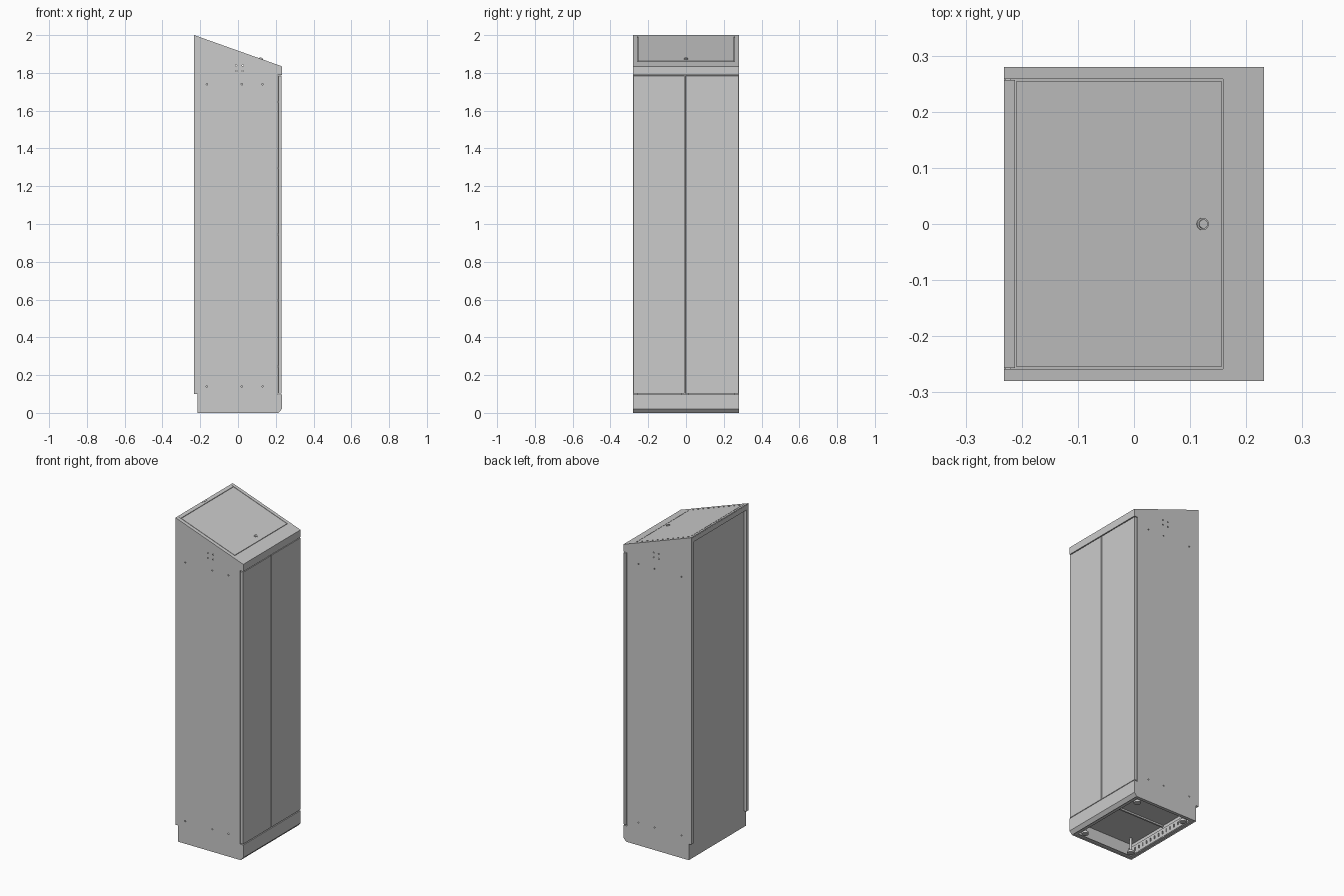
import bpy, bmesh, math
from mathutils import Matrix, Vector

if "Cube" in bpy.data.objects:
    bpy.data.objects.remove(bpy.data.objects["Cube"])

T = 0.004                      # sheet thickness
XB, XF, W = -0.232, 0.232, 0.28
XP, XD = -0.215, 0.209         # back panel plane, door frame plane


def slope(x):
    return 2.0 - (x - XB) * 0.165 / (XF - XB)


def finish(name, bm):
    bmesh.ops.recalc_face_normals(bm, faces=bm.faces)
    me = bpy.data.meshes.new(name)
    bm.to_mesh(me)
    bm.free()
    ob = bpy.data.objects.new(name, me)
    bpy.context.collection.objects.link(ob)
    return ob


def extrude_xz(name, pts, y0, y1):
    bm = bmesh.new()
    f = bm.faces.new([bm.verts.new((x, y0, z)) for x, z in pts])
    r = bmesh.ops.extrude_face_region(bm, geom=[f])
    vs = [v for v in r["geom"] if isinstance(v, bmesh.types.BMVert)]
    bmesh.ops.translate(bm, verts=vs, vec=(0, y1 - y0, 0))
    return finish(name, bm)


def box(name, x0, x1, y0, y1, z0, z1):
    return extrude_xz(name, [(x0, z0), (x1, z0), (x1, z1), (x0, z1)], y0, y1)


def slope_plate(name, x0, x1, y0, y1, top=0.0, thick=T):
    a, b = slope(x0) + top, slope(x1) + top
    return extrude_xz(name, [(x0, a - thick), (x1, b - thick), (x1, b), (x0, a)], y0, y1)


def add_cyl(bm, r, h, m, seg=24):
    bmesh.ops.create_cone(bm, cap_ends=True, segments=seg, radius1=r, radius2=r, depth=h, matrix=m)


def cut(ob, cutter):
    mod = ob.modifiers.new("holes", "BOOLEAN")
    mod.object = cutter
    mod.operation = "DIFFERENCE"
    mod.solver = "EXACT"
    cutter.hide_render = True
    cutter.hide_set(True)


# mounting holes drilled through both sides
bm = bmesh.new()
holes = [(x, z) for z in (0.14, 1.74) for x in (-0.165, 0.02, 0.13)]
holes += [(-0.01, 1.81), (0.025, 1.81), (-0.01, 1.84), (0.025, 1.84)]
for x, z in holes:
    add_cyl(bm, 0.004, 0.7, Matrix.Translation((x, 0, z)) @ Matrix.Rotation(math.pi / 2, 4, "X"), 12)
hole_cutter = finish("hole_cutter", bm)

# side panels, with return flanges front and back
side = [(XB, 0.1), (XP, 0.1), (XP, 0), (0.214, 0), (XF, 0.02), (XF, 0.098), (XD, 0.098),
        (XD, 1.79), (XF, 1.79), (XF, slope(XF)), (XB, slope(XB))]
for s, tag in ((-1, "near"), (1, "far")):
    outer, inner = s * W, s * (W - T)
    cut(extrude_xz("side_panel_" + tag, side, outer, inner), hole_cutter)
    fl = s * (W - 0.022)
    box("back_flange_" + tag, XB, XB + T, inner, fl, 0.1, 1.99)
    box("back_return_" + tag, XB + T, XP, fl + s * T, fl, 0.1, 1.985)
    box("front_flange_" + tag, XD - T, XD, inner, fl, 0.098, 1.79)
    slope_plate("top_side_rim_" + tag, XB, XF, inner, fl)

# back panel, recessed and continuing down as the plinth
box("back_panel", XP, XP + T, -W + T, W - T, 0, 1.985)
box("back_top_lip", XB, XB + T, -W + T, W - T, 1.965, 1.995)
box("back_top_return", XB, XP, -W + T, W - T, 1.965, 1.965 + T)

# front plinth and header
extrude_xz("front_plinth", [(0.214, 0), (XF, 0.02), (XF, 0.098), (XD - 0.02, 0.098), (XD - 0.02, 0.094),
           (XF - T, 0.094), (XF - T, 0.022), (0.212, 0.004)], -W + T, W - T)
extrude_xz("front_header", [(XD - 0.02, 1.79), (XF, 1.79), (XF, slope(XF)), (XF - T, slope(XF - T)),
           (XF - T, 1.794), (XD - 0.02, 1.794)], -W + T, W - T)

# doors, folded edge visible from the sides
for name, y0, y1 in (("door_left", -W, -0.007), ("door_right", -0.002, W)):
    door = box(name, 0.213, 0.231, y0, y1, 0.102, 1.786)
    b = door.modifiers.new("edge", "BEVEL")
    b.width, b.segments = 0.0012, 1
box("door_stop", XD - T, XD, -0.025, 0.017, 0.098, 1.79)
for i in range(5):
    for s in (-1, 1):
        box("door_buffer", XD, 0.213, s * 0.272 - 0.003, s * 0.272 + 0.003, 0.24 + i * 0.35, 0.25 + i * 0.35)

# sloped top: rear strip, front strip, recessed tray under the lid gap, lid
R = W - 0.022
slope_plate("top_rear_strip", XB, -0.212, -R + 0.001, R - 0.001)
slope_plate("top_front_strip", 0.159, XF, -R, R)
slope_plate("top_gap_floor", -0.22, 0.165, -R - 0.005, R + 0.005, top=-0.008)
slope_plate("top_lid", -0.209, 0.156, -R + 0.003, R - 0.003, thick=0.007)
slope_plate("lid_rear_grip", -0.2285, -0.2235, -0.022, 0.022, top=0.001)

# lid lock with a key slot
ang = math.atan(0.165 / (XF - XB))
base = Matrix.Translation((0.122, 0, slope(0.122))) @ Matrix.Rotation(ang, 4, "Y")
bm = bmesh.new()
add_cyl(bm, 0.011, 0.006, base, 32)
add_cyl(bm, 0.008, 0.012, base, 32)
lock = finish("lid_lock", bm)
slot = box("lock_slot", -0.005, 0.005, -0.001, 0.001, 0.006, 0.0068)
slot.matrix_world = base

# inside: floor, centre partition, top compartment shelf
box("floor_panel", XP + T, XD, -W + T, W - T, 0.094, 0.098)
box("centre_partition", XP + T, XD - T, -0.005, -0.003, 0.098, 1.79)
box("top_shelf", XP + T, XD, -W + T, W - T, 1.786, 1.79)

# underside: inturned rim, floor rib, perforated rear rail and levelling feet
for s in (-1, 1):
    box("base_rim_side", XP, 0.214, s * (W - T), s * (W - 0.025), 0.004, 0.008)
box("base_rim_back", XP + T, XP + 0.022, -W + 0.025, W - 0.025, 0.004, 0.008)
box("base_rim_front", 0.19, 0.213, -W + 0.025, W - 0.025, 0.004, 0.008)
box("floor_rib", XP + T, XD, -0.008, 0.002, 0.084, 0.094)
rail = box("rear_rail", XP + 0.02, XP + 0.024, -W + T, W - T, 0.008, 0.06)
bm = bmesh.new()
for i in range(14):
    m = Matrix.Translation((XP + 0.022, -0.22 + i * 0.44 / 13, 0.035)) @ Matrix.Diagonal((0.02, 0.008, 0.02, 1))
    bmesh.ops.create_cube(bm, size=1, matrix=m)
cut(rail, finish("rail_slot_cutter", bm))
bm = bmesh.new()
for x in (-0.165, 0.165):
    for y in (-0.225, 0.225):
        add_cyl(bm, 0.02, 0.012, Matrix.Translation((x, y, 0.006)))
        add_cyl(bm, 0.008, 0.084, Matrix.Translation((x, y, 0.052)))
feet = finish("levelling_feet", bm)

# smooth the round parts
for ob in (lock, feet):
    bpy.ops.object.select_all(action="DESELECT")
    ob.select_set(True)
    bpy.context.view_layer.objects.active = ob
    bpy.ops.object.shade_smooth_by_angle(angle=math.radians(35))
